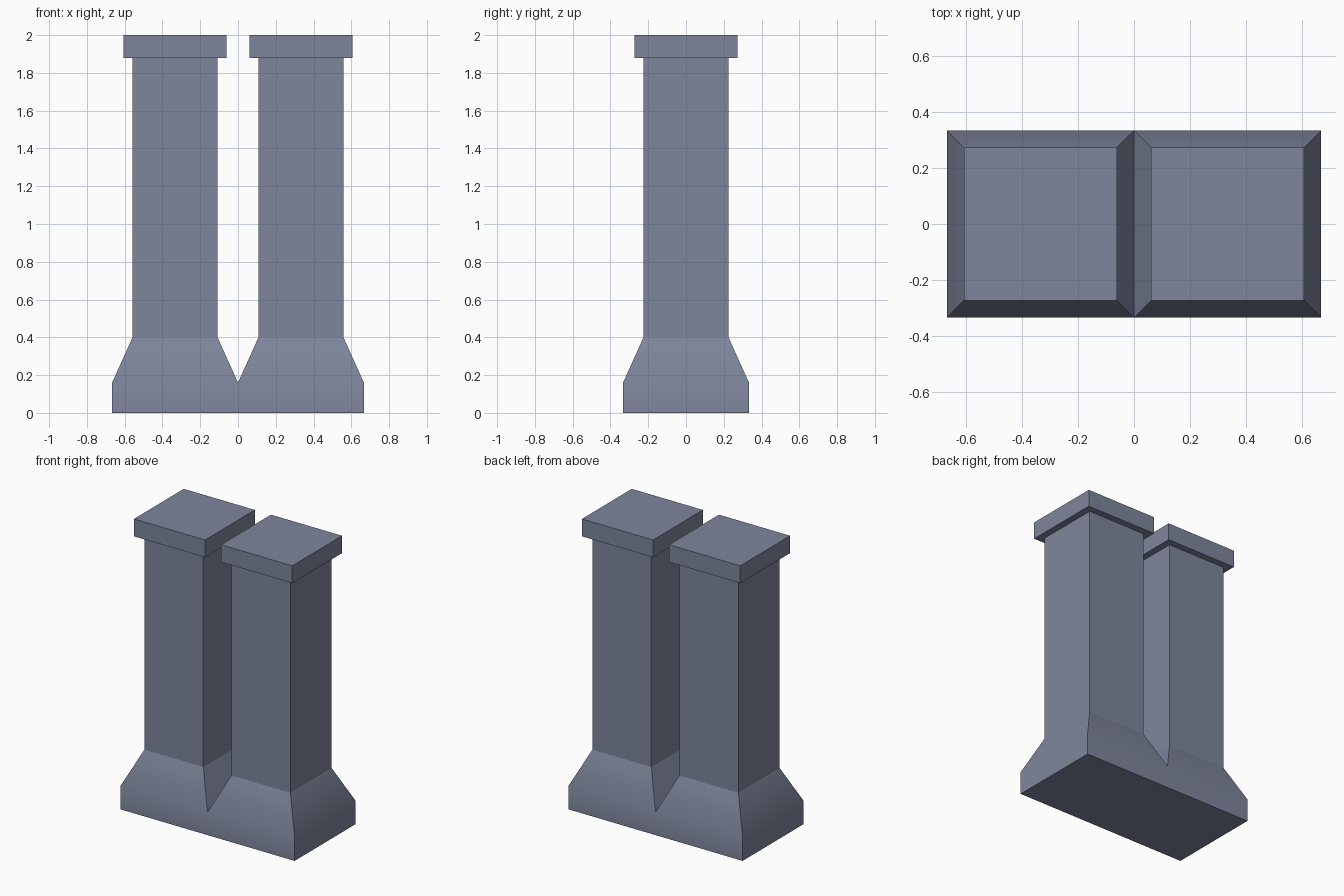
import bpy, bmesh, math

if "Cube" in bpy.data.objects:
    bpy.data.objects.remove(bpy.data.objects["Cube"])

stone = bpy.data.materials.new("slate_grey")
stone.diffuse_color = (0.21, 0.235, 0.33, 1)
stone.use_nodes = True
stone.node_tree.nodes["Principled BSDF"].inputs["Base Color"].default_value = stone.diffuse_color

CX = 1 / 3          # centre of each chimney
BASE_Z, FLARE_Z, CAP_Z, TOP_Z = 0.16, 0.40, 1.88, 2.0
BASE_R, SHAFT_R, CAP_R = 1 / 3, 0.225, 0.272


def ring(bm, cx, r, z):
    return [bm.verts.new((cx + sx * r, sy * r, z))
            for sx, sy in ((-1, -1), (1, -1), (1, 1), (-1, 1))]


def loft(bm, rings):
    for a, b in zip(rings, rings[1:]):
        for i in range(4):
            j = (i + 1) % 4
            bm.faces.new((a[i], a[j], b[j], b[i]))


def finish(bm, name):
    bmesh.ops.recalc_face_normals(bm, faces=bm.faces)
    mesh = bpy.data.meshes.new(name)
    bm.to_mesh(mesh)
    bm.free()
    mesh.materials.append(stone)
    obj = bpy.data.objects.new(name, mesh)
    bpy.context.collection.objects.link(obj)
    return obj


# Shared plinth with two flares, softly shaded across the shallow bend
bm = bmesh.new()
for cx in (-CX, CX):
    rings = [ring(bm, cx, BASE_R, 0), ring(bm, cx, BASE_R, BASE_Z),
             ring(bm, cx, SHAFT_R, FLARE_Z)]
    loft(bm, rings)
    bm.faces.new(rings[0][::-1])
    bm.faces.new(rings[-1])
inner = [f for f in bm.faces if all(abs(v.co.x) < 1e-4 for v in f.verts)]
bmesh.ops.delete(bm, geom=inner, context='FACES')
bmesh.ops.remove_doubles(bm, verts=bm.verts, dist=1e-4)
plinth = finish(bm, "plinth")
bpy.context.view_layer.objects.active = plinth
plinth.select_set(True)
bpy.ops.object.shade_smooth_by_angle(angle=math.radians(30))


# Flat-shaded shafts and caps
def block(name, cx, r, z0, z1):
    bm = bmesh.new()
    rings = [ring(bm, cx, r, z0), ring(bm, cx, r, z1)]
    loft(bm, rings)
    bm.faces.new(rings[0][::-1])
    bm.faces.new(rings[1])
    finish(bm, name)


for side, cx in (("left", -CX), ("right", CX)):
    block(side + "_shaft", cx, SHAFT_R, FLARE_Z, CAP_Z)
    block(side + "_cap", cx, CAP_R, CAP_Z, TOP_Z)
